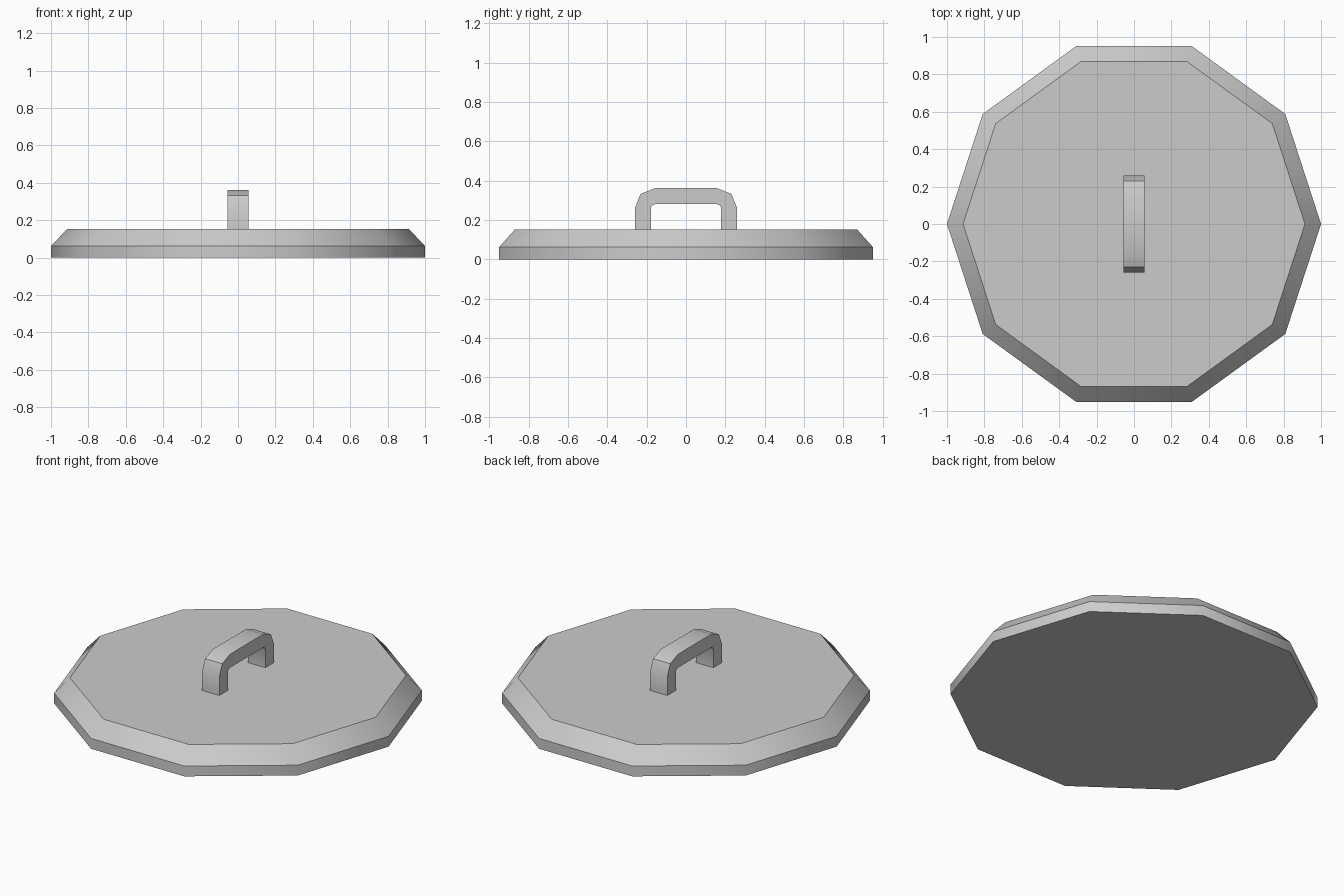
import bpy, bmesh, math

if "Cube" in bpy.data.objects:
    bpy.data.objects.remove(bpy.data.objects["Cube"])


def make_object(name, bm):
    bmesh.ops.recalc_face_normals(bm, faces=bm.faces)
    mesh = bpy.data.meshes.new(name)
    bm.to_mesh(mesh)
    bm.free()
    obj = bpy.data.objects.new(name, mesh)
    bpy.context.collection.objects.link(obj)
    bpy.ops.object.select_all(action='DESELECT')
    obj.select_set(True)
    bpy.context.view_layer.objects.active = obj
    bpy.ops.object.shade_smooth_by_angle(angle=math.radians(40))
    return obj


# Lid: ten-sided plate with a short upright rim and a bevelled shoulder
SIDES = 10
bm = bmesh.new()
rings = []
for radius, z in [(1.0, 0.0), (1.0, 0.062), (0.914, 0.153)]:
    rings.append([bm.verts.new((radius * math.cos(math.tau * i / SIDES),
                                radius * math.sin(math.tau * i / SIDES), z))
                  for i in range(SIDES)])
for low, high in zip(rings, rings[1:]):
    for i in range(SIDES):
        j = (i + 1) % SIDES
        bm.faces.new((low[i], low[j], high[j], high[i]))
bm.faces.new(rings[0])
bm.faces.new(rings[-1])
make_object("lid", bm)

# Handle: bent strap, matching outer and inner half paths mirrored in y
outer = [(0.259, 0.15), (0.259, 0.264), (0.231, 0.333), (0.157, 0.362)]
inner = [(0.178, 0.15), (0.178, 0.264), (0.172, 0.275), (0.157, 0.281)]
mirror = lambda path: path + [(-y, z) for y, z in reversed(path)]
HALF_WIDTH = 0.057
bm = bmesh.new()
sections = []
for (yo, zo), (yi, zi) in zip(mirror(outer), mirror(inner)):
    sections.append([bm.verts.new(co) for co in (
        (-HALF_WIDTH, yo, zo), (HALF_WIDTH, yo, zo),
        (HALF_WIDTH, yi, zi), (-HALF_WIDTH, yi, zi))])
for a, b in zip(sections, sections[1:]):
    for i in range(4):
        j = (i + 1) % 4
        bm.faces.new((a[i], a[j], b[j], b[i]))
bm.faces.new(sections[0])
bm.faces.new(sections[-1])
make_object("handle", bm)
